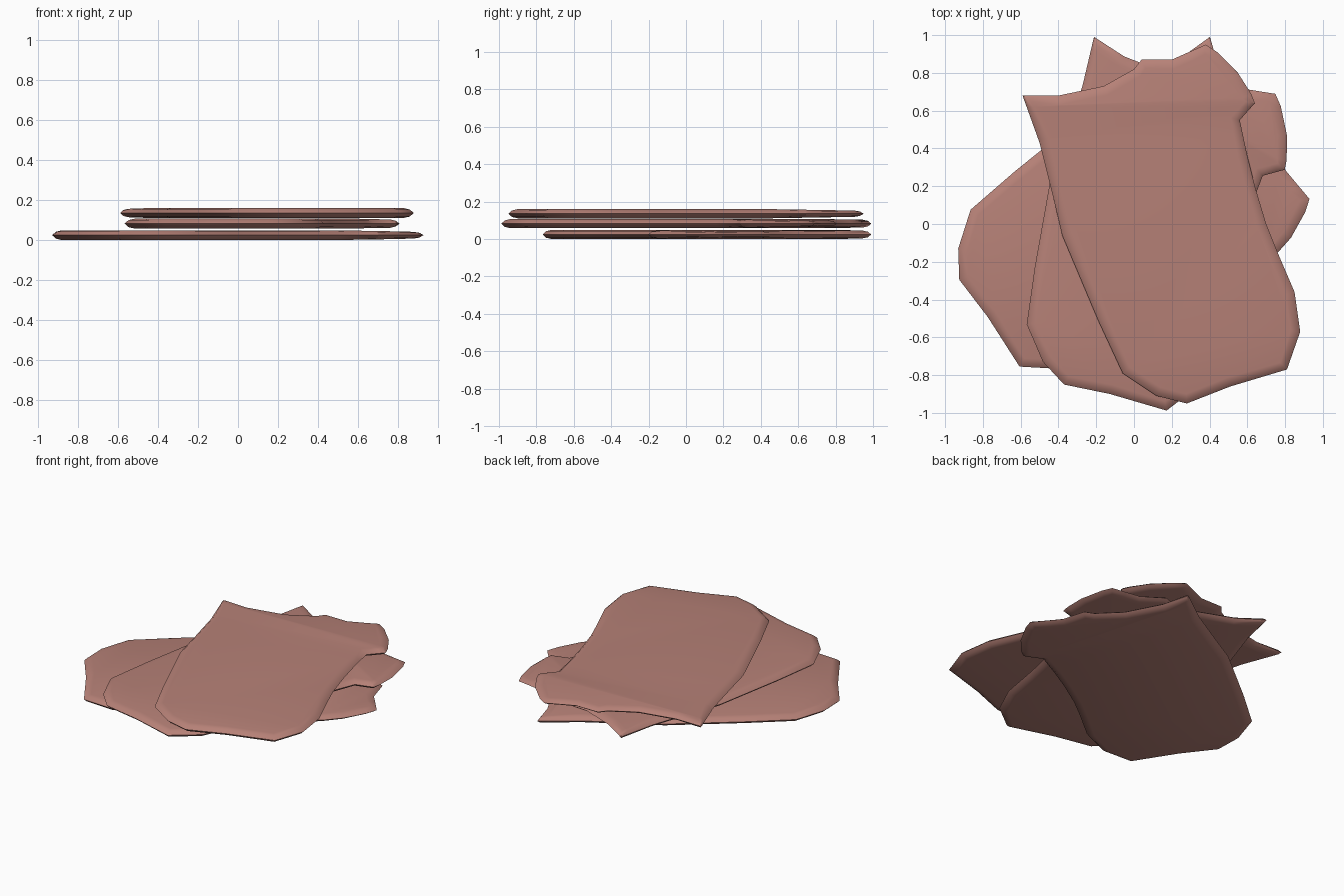
import bpy, bmesh, math
from mathutils import Vector, Matrix

if "Cube" in bpy.data.objects:
    bpy.data.objects.remove(bpy.data.objects["Cube"])

# outline of one slice (counter-clockwise), seen from above
OUTLINE = [(-0.59, 0.68), (-0.50, 0.43), (-0.43, 0.15), (-0.38, -0.06), (-0.19, -0.51),
           (-0.06, -0.79), (0.12, -0.91), (0.28, -0.95), (0.51, -0.86), (0.81, -0.77),
           (0.88, -0.57), (0.85, -0.36), (0.76, -0.15), (0.70, 0.0), (0.64, 0.20),
           (0.60, 0.36), (0.56, 0.55), (0.64, 0.64), (0.62, 0.69), (0.55, 0.80),
           (0.44, 0.91), (0.38, 0.95), (0.29, 0.91), (0.20, 0.87), (0.04, 0.87), (0.0, 0.82),
           (-0.16, 0.73), (-0.40, 0.68)]
PIVOT = Vector((0.28, -0.95, 0))
THICK = 0.049

meat = bpy.data.materials.new("cooked meat pink")
meat.diffuse_color = (0.47, 0.22, 0.185, 1)
meat.use_nodes = True
meat.node_tree.nodes["Principled BSDF"].inputs["Base Color"].default_value = meat.diffuse_color


def inset(points, d):
    """Move every outline point inward along its averaged normal."""
    out = []
    n = len(points)
    for i, p in enumerate(points):
        a = (p - points[i - 1]).normalized()
        b = (points[(i + 1) % n] - p).normalized()
        t = (a + b).normalized()
        out.append(p + Vector((-t.y, t.x)) * d)
    return out


def make_slice(name, z, angle, target):
    base = [Vector(p) for p in OUTLINE]
    # rounded rim: rings of (inset, height fraction) from underside to top
    rings = [(0.05, 0.0), (0.02, 0.14), (0.0, 0.5), (0.02, 0.86), (0.05, 1.0)]
    bm = bmesh.new()
    loops = [[bm.verts.new((p.x, p.y, h * THICK)) for p in inset(base, d)] for d, h in rings]
    n = len(base)
    for lo, hi in zip(loops, loops[1:]):
        for i in range(n):
            j = (i + 1) % n
            bm.faces.new((lo[i], lo[j], hi[j], hi[i]))
    bm.faces.new(loops[-1])
    bm.faces.new(loops[0][::-1])
    # the ragged end thins gently
    for y in (0.45, 0.62):
        bmesh.ops.bisect_plane(bm, geom=bm.verts[:] + bm.edges[:] + bm.faces[:],
                               plane_co=(0, y, 0), plane_no=(0, 1, 0))
    for v in bm.verts:
        f = min(max((v.co.y - 0.45) / 0.5, 0), 1)
        v.co.z = THICK / 2 + (v.co.z - THICK / 2) * (1 - 0.35 * f)
    bmesh.ops.recalc_face_normals(bm, faces=bm.faces[:])
    # turn and shift the slice into its place in the fan
    place = (Matrix.Translation(Vector((*target, z)))
             @ Matrix.Rotation(math.radians(angle), 4, 'Z') @ Matrix.Translation(-PIVOT))
    bm.transform(place)
    mesh = bpy.data.meshes.new(name)
    bm.to_mesh(mesh)
    bm.free()
    mesh.materials.append(meat)
    ob = bpy.data.objects.new(name, mesh)
    bpy.context.collection.objects.link(ob)
    bpy.ops.object.select_all(action='DESELECT')
    ob.select_set(True)
    bpy.context.view_layer.objects.active = ob
    bpy.ops.object.shade_smooth_by_angle(angle=math.radians(40))


# three slices fanned out, bottom to top
make_slice("bottom_slice", 0.0, -74.0, (-0.925, -0.295))
make_slice("middle_slice", 0.058, -33.0, (-0.37, -0.85))
make_slice("top_slice", 0.111, 0.0, (0.28, -0.95))
